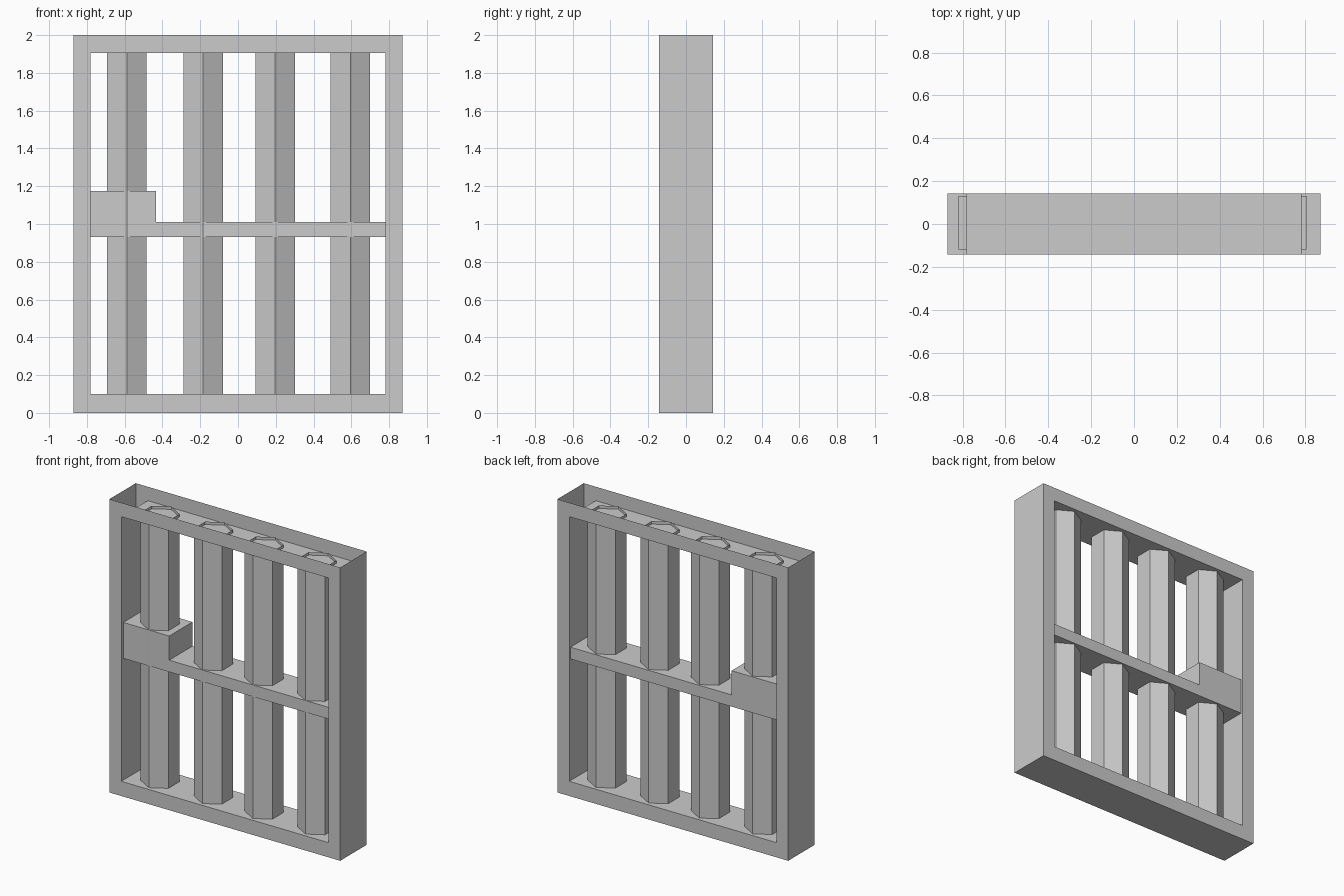
import bpy, bmesh
from math import pi

if "Cube" in bpy.data.objects:
    bpy.data.objects.remove(bpy.data.objects["Cube"])


def finish(bm, name):
    mesh = bpy.data.meshes.new(name)
    bm.to_mesh(mesh)
    bm.free()
    obj = bpy.data.objects.new(name, mesh)
    bpy.context.collection.objects.link(obj)
    return obj


def rect(bm, x, z0, z1, y):
    return [bm.verts.new((px, y, pz)) for px, pz in ((-x, z0), (x, z0), (x, z1), (-x, z1))]


# Hollow window frame, open along its top
bm = bmesh.new()
D = 0.1425
of, ob = (rect(bm, 0.871, 0, 2, y) for y in (-D, D))
nf, nb = (rect(bm, 0.781, 0.1, 1.905, y) for y in (-D, D))
for i in range(4):
    j = (i + 1) % 4
    bm.faces.new((of[i], of[j], nf[j], nf[i]))
    bm.faces.new((ob[j], ob[i], nb[i], nb[j]))
    bm.faces.new((nf[i], nf[j], nb[j], nb[i]))
    if i != 2:
        bm.faces.new((of[j], of[i], ob[i], ob[j]))
finish(bm, "window_frame")

# Hexagonal upright bars, open tubes running just past the frame opening
for n, x in enumerate((-0.588, -0.185, 0.197, 0.595), 1):
    bpy.ops.mesh.primitive_cylinder_add(vertices=6, radius=0.121, depth=1.85,
                                        end_fill_type='NOTHING', location=(x, 0, 1.0))
    bpy.context.object.name = f"upright_bar_{n}"

# Crossbar with the raised lock block at one end, ends buried in the frame
bm = bmesh.new()
profile = ((-0.82, 0.93), (0.805, 0.93), (0.805, 1.01), (-0.435, 1.01),
           (-0.435, 1.175), (-0.82, 1.175))
face = bm.faces.new([bm.verts.new((x, -0.12, z)) for x, z in profile])
ext = bmesh.ops.extrude_face_region(bm, geom=[face], use_keep_orig=True)
bmesh.ops.translate(bm, vec=(0, 0.25, 0),
                    verts=[v for v in ext["geom"] if isinstance(v, bmesh.types.BMVert)])
bmesh.ops.recalc_face_normals(bm, faces=bm.faces)
finish(bm, "crossbar_with_lock")
